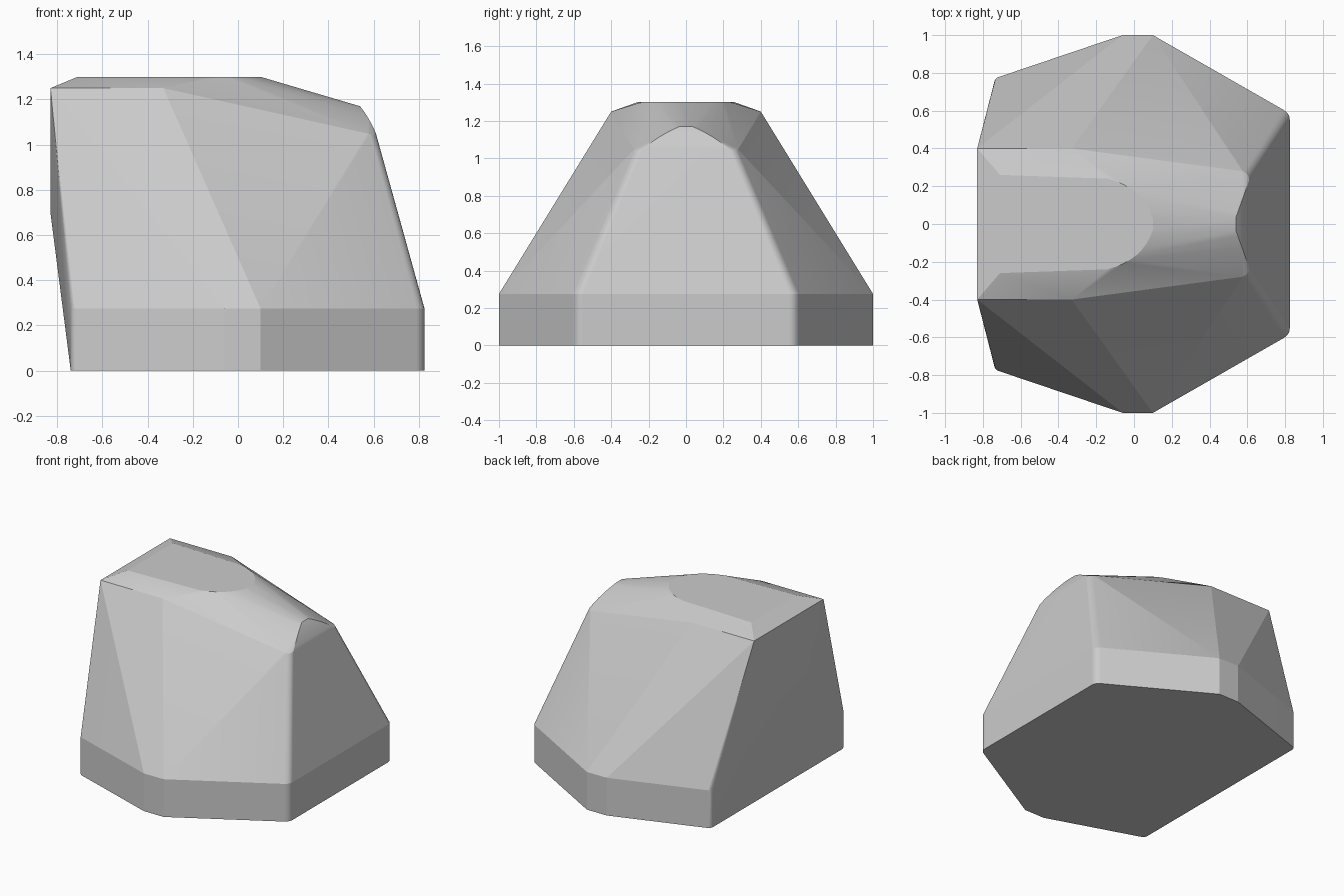
import bpy, bmesh, math
from mathutils import Vector

cube = bpy.data.objects.get("Cube")
if cube:
    bpy.data.objects.remove(cube, do_unlink=True)


def arc(a, b, c, n=5):
    """Rounded run of points from a to c, pulled towards corner b."""
    a, b, c = Vector(a), Vector(b), Vector(c)
    return [a.lerp(b, i / n).lerp(b.lerp(c, i / n), i / n) for i in range(n + 1)]


points = []

# Base outline, one half, used at the floor and at the top of the plinth
outline = arc((0.825, 0.55, 0), (0.825, 0.585, 0), (0.79, 0.605, 0))
outline += [Vector((0.1, 1, 0)), Vector((-0.06, 1, 0))]
outline += arc((-0.71, 0.78, 0), (-0.735, 0.775, 0), (-0.74, 0.75, 0))
for z in (0, 0.275):
    points += [p + Vector((0, 0, z)) for p in outline]

# Shoulders and the slight bulge of the tall end
points += [Vector(p) for p in (
    (-0.83, 0.4, 1.25), (-0.33, 0.4, 1.25), (-0.83, 0.3, 0.7), (-0.71, 0.26, 1.3))]

# Rounded end of the flat top, and the ridge running down from it
points += arc((0.1, 0.03, 1.3), (0.05, 0.19, 1.3), (-0.14, 0.24, 1.3), 8)
points += arc((0.54, 0.035, 1.17), (0.58, 0.15, 1.12), (0.61, 0.23, 1.05), 8)
points += arc((0.61, 0.23, 1.05), (0.61, 0.27, 1.04), (0.57, 0.28, 1.05))

# Mirror across y and wrap everything in a convex shell
bm = bmesh.new()
for p in points:
    for side in (1, -1):
        bm.verts.new((p.x, p.y * side, p.z))
bmesh.ops.remove_doubles(bm, verts=bm.verts[:], dist=0.001)
hull = bmesh.ops.convex_hull(bm, input=bm.verts[:])
loose = {g for g in hull["geom_interior"] + hull["geom_unused"]
         if isinstance(g, bmesh.types.BMVert)}
bmesh.ops.delete(bm, geom=list(loose), context='VERTS')
bmesh.ops.dissolve_limit(bm, angle_limit=math.radians(0.5),
                         verts=bm.verts[:], edges=bm.edges[:])
bmesh.ops.recalc_face_normals(bm, faces=bm.faces[:])

mesh = bpy.data.meshes.new("rock")
bm.to_mesh(mesh)
bm.free()
rock = bpy.data.objects.new("rock", mesh)
bpy.context.collection.objects.link(rock)

# Stone colour
stone = bpy.data.materials.new("grey_stone")
stone.use_nodes = True
colour = (0.6, 0.6, 0.6, 1)
stone.diffuse_color = colour
stone.node_tree.nodes["Principled BSDF"].inputs["Base Color"].default_value = colour
mesh.materials.append(stone)

# Soft corners, crisp facets
bpy.ops.object.select_all(action='DESELECT')
rock.select_set(True)
bpy.context.view_layer.objects.active = rock
bpy.ops.object.shade_smooth_by_angle(angle=math.radians(13.5))
weighted = rock.modifiers.new("even_facets", 'WEIGHTED_NORMAL')
weighted.keep_sharp = True
